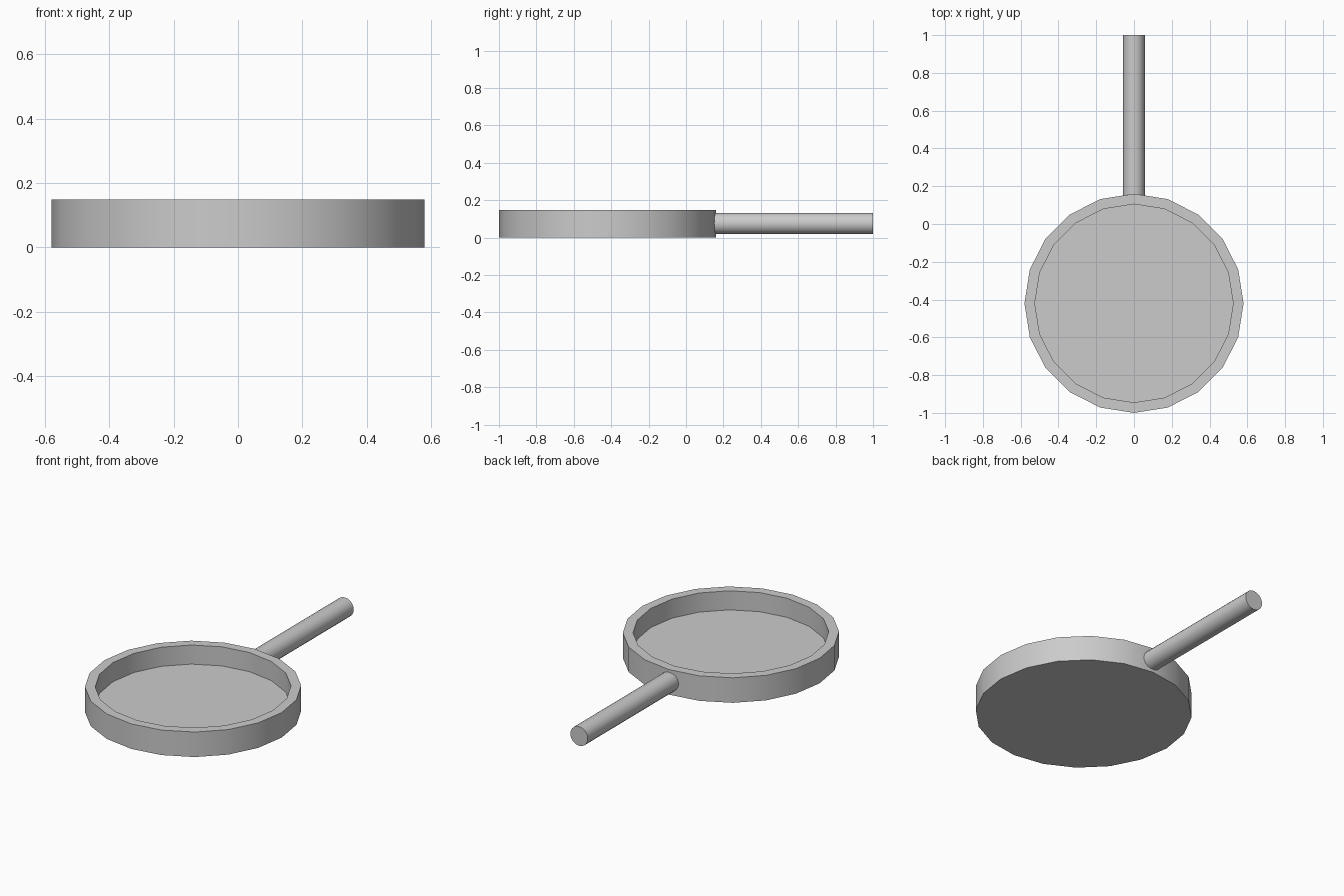
import bpy, bmesh, math
from mathutils import Matrix

if "Cube" in bpy.data.objects:
    bpy.data.objects.remove(bpy.data.objects["Cube"])

SIDES = 20


def finish(name, bm):
    bmesh.ops.recalc_face_normals(bm, faces=bm.faces[:])
    mesh = bpy.data.meshes.new(name)
    bm.to_mesh(mesh)
    bm.free()
    obj = bpy.data.objects.new(name, mesh)
    bpy.context.collection.objects.link(obj)
    bpy.ops.object.select_all(action='DESELECT')
    obj.select_set(True)
    bpy.context.view_layer.objects.active = obj
    bpy.ops.object.shade_smooth_by_angle(angle=math.radians(30))
    return obj


# Round pan: capped rings from the base, up over the rim, down to the floor
def pan(radius, inner, height, floor, y):
    bm = bmesh.new()
    rings = []
    for r, z in [(radius, 0), (radius, height), (inner, height), (inner, floor)]:
        rings.append([bm.verts.new((r * math.cos(math.tau * i / SIDES),
                                    y + r * math.sin(math.tau * i / SIDES), z))
                      for i in range(SIDES)])
    for a, b in zip(rings, rings[1:]):
        for i in range(SIDES):
            j = (i + 1) % SIDES
            bm.faces.new((a[i], a[j], b[j], b[i]))
    bm.faces.new(rings[0])
    bm.faces.new(rings[-1])
    return finish("pan_body", bm)


# Straight round handle, its inner end buried in the pan wall
def handle(radius, y0, y1, z):
    bm = bmesh.new()
    place = Matrix.Translation((0, (y0 + y1) / 2, z)) @ Matrix.Rotation(math.pi / 2, 4, 'X')
    bmesh.ops.create_cone(bm, cap_ends=True, segments=SIDES, radius1=radius,
                          radius2=radius, depth=y1 - y0, matrix=place)
    return finish("handle", bm)


pan(0.58, 0.525, 0.148, 0.035, -0.42)
handle(0.057, 0.13, 1.0, 0.075)
